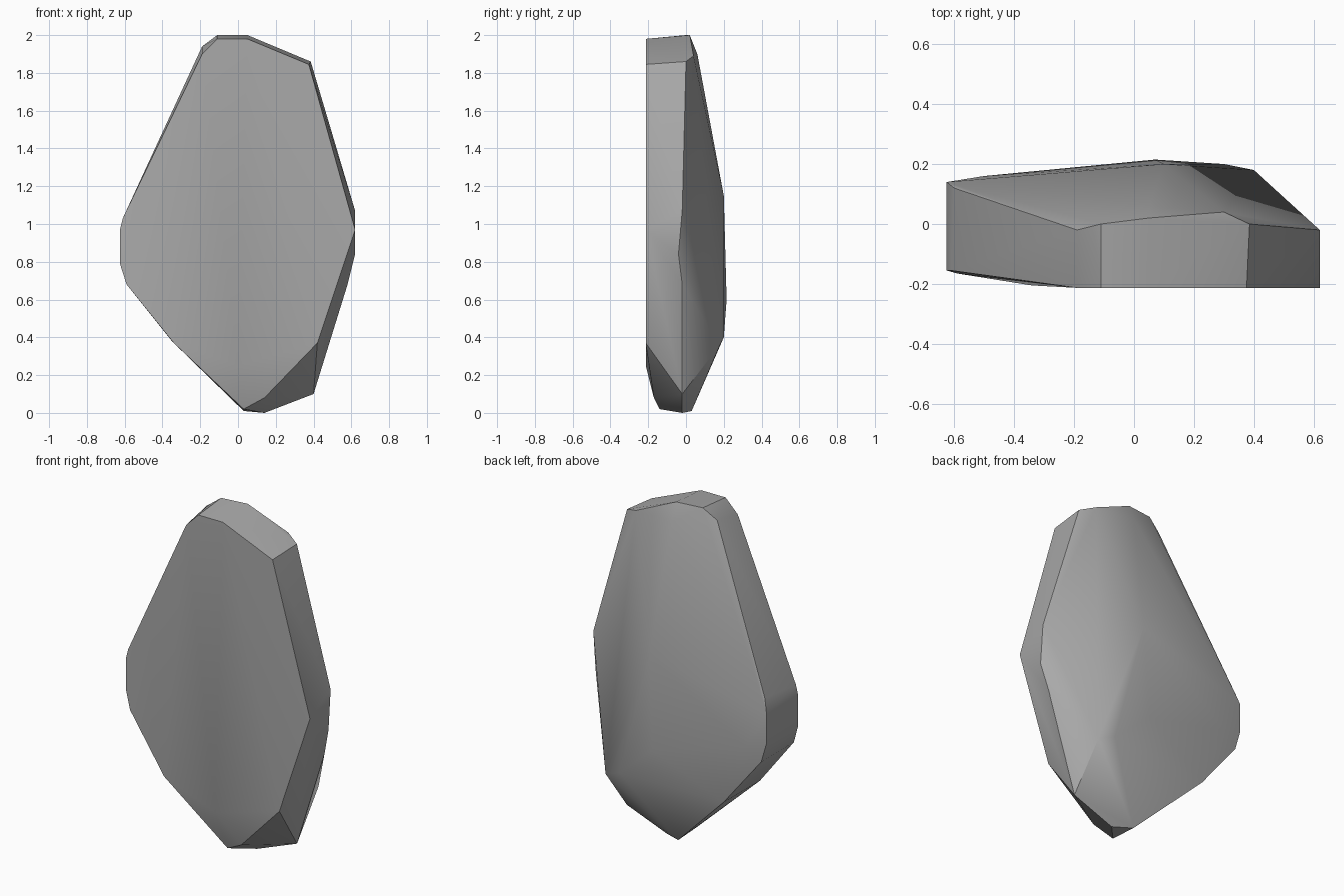
import bpy
import bmesh
import math
from mathutils import Vector

# Remove the default cube only
default_cube = bpy.data.objects.get("Cube")
if default_cube:
    bpy.data.objects.remove(default_cube, do_unlink=True)


def make_material(name, colour):
    material = bpy.data.materials.new(name)
    material.use_nodes = True
    material.diffuse_color = colour
    shader = material.node_tree.nodes["Principled BSDF"]
    shader.inputs["Base Color"].default_value = colour
    return material


def hull_object(name, corners, material):
    """Wrap a chiselled solid around the given corner points."""
    mesh = bpy.data.meshes.new(name)
    bm = bmesh.new()
    for corner in corners:
        bm.verts.new(corner)
    result = bmesh.ops.convex_hull(bm, input=bm.verts[:])
    spare = set(result["geom_interior"]) | set(result["geom_unused"])
    spare_verts = [item for item in spare if isinstance(item, bmesh.types.BMVert)]
    bmesh.ops.delete(bm, geom=spare_verts, context="VERTS")
    bmesh.ops.recalc_face_normals(bm, faces=bm.faces[:])
    bm.to_mesh(mesh)
    bm.free()
    mesh.materials.append(material)
    obj = bpy.data.objects.new(name, mesh)
    bpy.context.collection.objects.link(obj)
    return obj


# Flat split face at the front, as x and z pairs
FRONT_DEPTH = -0.213
front_outline = [
    (-.11, 1.98), (.05, 1.98), (.375, 1.845), (.62, .97),
    (.5, .65), (.42, .37), (0, .25), (-.19, 1.9),
]
front_face = [Vector((x, FRONT_DEPTH, z)) for x, z in front_outline]

# Left part of the front, which leans back slightly
front_slope = [
    (-.61, -.155, 1.03), (-.625, -.155, .97), (-.625, -.155, .79),
    (-.59, -.165, .68), (-.34, -.205, .37),
]

# Rear rim of the top and the two long sides
shoulder_rim = [
    (-.19, -.02, 1.94), (-.11, 0, 2), (.05, .02, 2), (.3, .04, 1.89),
    (.385, 0, 1.86), (.62, -.02, 1.07), (.62, -.04, .84), (.58, -.02, .68),
    (-.6, .12, 1.05), (-.625, .14, .97), (-.625, .14, .8), (-.59, .14, .68),
]

# Gently domed back
back_dome = [
    (.05, .06, 1.9), (.1, .2, 1.15), (.07, .215, .6),
    (.3, .2, .4), (.4, .18, .36), (-.5, .16, .75), (-.35, .15, .38),
]

# Blunt lower tip
lower_tip = [
    (.4, -.02, .1), (.14, -.17, .08), (.03, -.14, .02),
    (.14, -.02, 0), (.03, .03, .01),
]

stone_grey = make_material("stone grey", (.4, .4, .4, 1))
rock = hull_object(
    "rock",
    front_face + front_slope + shoulder_rim + back_dome + lower_tip,
    stone_grey,
)

# Soft shading with crisp chiselled edges
bpy.ops.object.select_all(action="DESELECT")
rock.select_set(True)
bpy.context.view_layer.objects.active = rock
bpy.ops.object.shade_smooth_by_angle(angle=math.radians(30))
